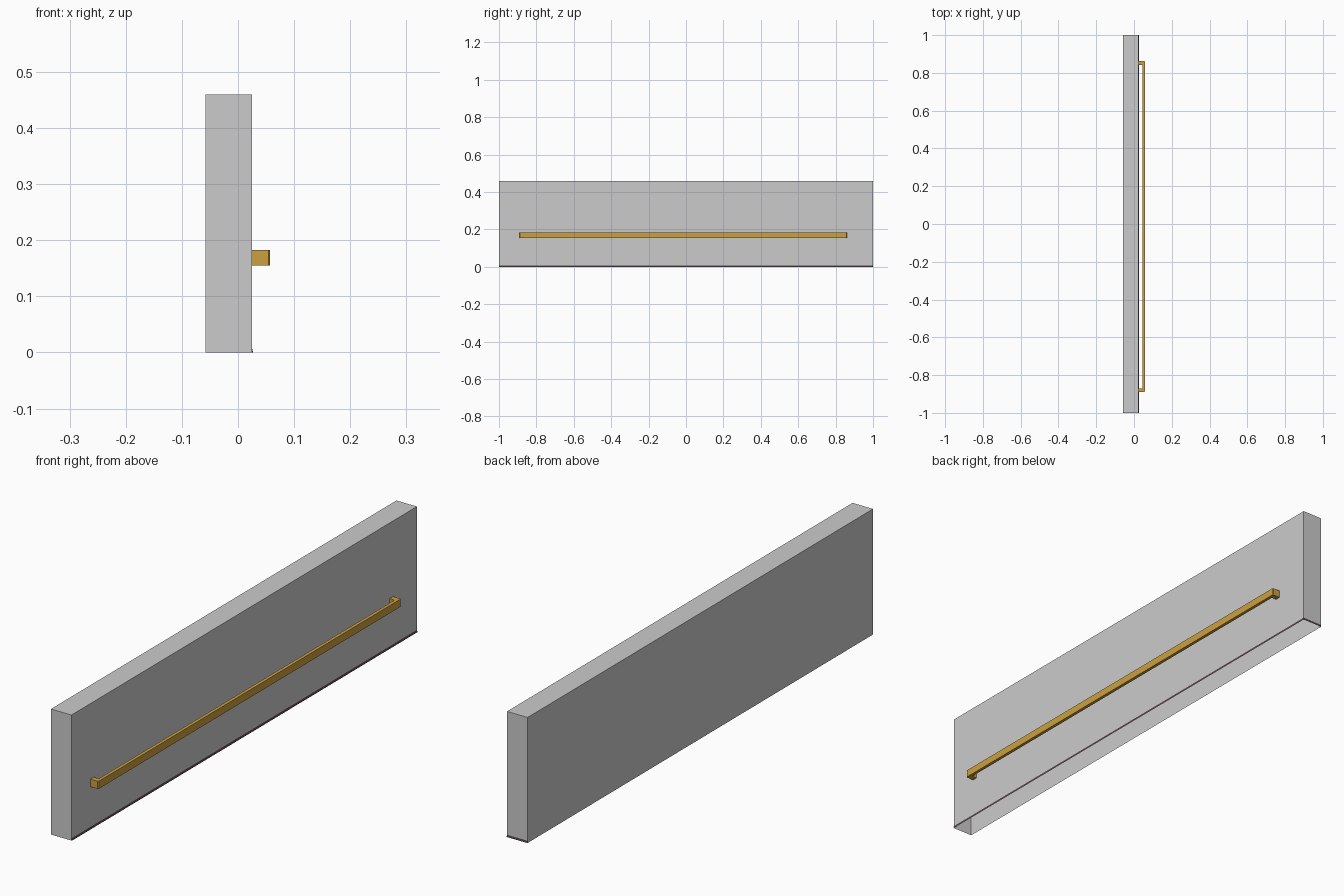
import bpy, bmesh

if "Cube" in bpy.data.objects:
    bpy.data.objects.remove(bpy.data.objects["Cube"])

X0, X1, Y, H = -0.058, 0.025, 1.0, 0.46


def make_object(name, bm, color=None):
    me = bpy.data.meshes.new(name)
    bm.to_mesh(me)
    bm.free()
    ob = bpy.data.objects.new(name, me)
    bpy.context.collection.objects.link(ob)
    if color:
        mat = bpy.data.materials.new(name + "_color")
        mat.diffuse_color = color
        mat.use_nodes = True
        mat.node_tree.nodes["Principled BSDF"].inputs["Base Color"].default_value = mat.diffuse_color
        me.materials.append(mat)
    return ob


# Drawer front panel: a box left open underneath
bm = bmesh.new()
bmesh.ops.create_cube(bm, size=1)
for v in bm.verts:
    v.co.x = X1 if v.co.x > 0 else X0
    v.co.y = Y if v.co.y > 0 else -Y
    v.co.z = H if v.co.z > 0 else 0
bm.normal_update()
bmesh.ops.delete(bm, geom=[f for f in bm.faces if f.normal.z < -0.5], context='FACES_ONLY')
make_object("panel", bm)

# Dark bottom trim: thin flared strip along the front and one end
bm = bmesh.new()
path = [(X1, -Y), (X1, Y), (X0, Y)]
flare = [(X1 + 0.002, -Y), (X1 + 0.002, Y + 0.001), (X0, Y + 0.001)]
top = [bm.verts.new((x, y, 0.008)) for x, y in path]
low = [bm.verts.new((x, y, 0)) for x, y in flare]
for i in range(2):
    bm.faces.new((low[i], low[i + 1], top[i + 1], top[i]))
make_object("bottom_trim", bm, (0.1, 0.06, 0.06, 1))

# Long pull handle: U-shaped plan with chamfered corners, extruded upward
xb, xi, xo, c = X1, 0.045, 0.057, 0.003
ya, yb, t = -0.89, 0.862, 0.02
plan = [(xb, ya), (xo - c, ya), (xo, ya + c), (xo, yb - c), (xo - c, yb), (xb, yb),
        (xb, yb - t), (xi, yb - t), (xi, ya + t), (xb, ya + t)]
bm = bmesh.new()
face = bm.faces.new([bm.verts.new((x, y, 0.155)) for x, y in plan])
ext = bmesh.ops.extrude_face_region(bm, geom=[face])
verts = [g for g in ext["geom"] if isinstance(g, bmesh.types.BMVert)]
bmesh.ops.translate(bm, verts=verts, vec=(0, 0, 0.028))
bmesh.ops.recalc_face_normals(bm, faces=bm.faces)
make_object("handle", bm, (0.6, 0.35, 0.05, 1))
